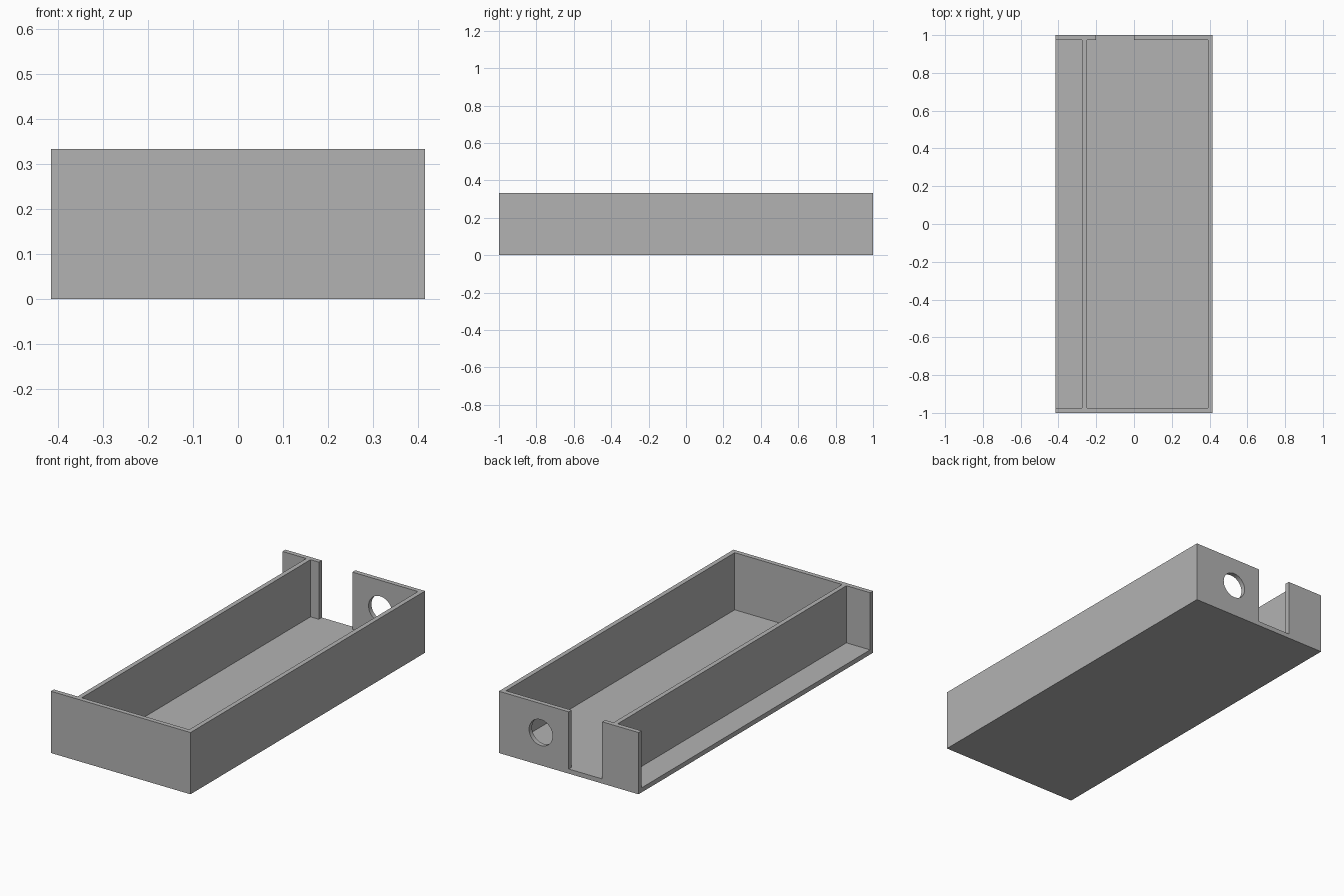
import bpy
import math

# Remove the default cube
cube = bpy.data.objects.get("Cube")
if cube:
    bpy.data.objects.remove(cube, do_unlink=True)

# Overall size of the tray
HALF_X, HALF_Y, HEIGHT = 0.4167, 1.0, 0.3333
WALL = 0.025
OVER = 0.1          # how far cutters reach past the outside
DIVIDER_X = -0.25   # inner face of the divider

grey = bpy.data.materials.new("light grey")
grey.use_nodes = True
colour = (0.45, 0.45, 0.45, 1)
grey.diffuse_color = colour
grey.node_tree.nodes["Principled BSDF"].inputs["Base Color"].default_value = colour


def box(name, low, high):
    """Box spanning two opposite corners."""
    bpy.ops.mesh.primitive_cube_add(size=1, location=[(a + b) / 2 for a, b in zip(low, high)])
    obj = bpy.context.object
    obj.name = name
    obj.scale = [b - a for a, b in zip(low, high)]
    bpy.ops.object.transform_apply(location=True, rotation=True, scale=True)
    obj.data.materials.append(grey)
    return obj


def cut(target, cutter):
    """Subtract a cutter from the target, then discard it."""
    cutter.hide_render = True
    mod = target.modifiers.new(cutter.name, 'BOOLEAN')
    mod.operation = 'DIFFERENCE'
    mod.solver = 'EXACT'
    mod.object = cutter
    bpy.context.view_layer.objects.active = target
    bpy.ops.object.modifier_apply(modifier=mod.name)
    bpy.data.objects.remove(cutter, do_unlink=True)


# Solid block that becomes the tray
tray = box("tray", (-HALF_X, -HALF_Y, 0), (HALF_X, HALF_Y, HEIGHT))
inner_y = HALF_Y - WALL
top = HEIGHT + OVER

# Main compartment
cut(tray, box("main_bay", (DIVIDER_X, -inner_y, WALL), (HALF_X - WALL, inner_y, top)))

# Narrow side channel, open along the outer side
cut(tray, box("side_channel", (-HALF_X - OVER, -inner_y, WALL),
              (DIVIDER_X - WALL, inner_y, top)))

# Slot through the back wall, flush with the floor
cut(tray, box("back_slot", (-0.2, inner_y - OVER, WALL), (0, HALF_Y + OVER, top)))

# Round hole through the back wall
bpy.ops.mesh.primitive_cylinder_add(vertices=48, radius=0.07, depth=2 * OVER,
                                    location=(0.1667, HALF_Y, 0.177),
                                    rotation=(math.pi / 2, 0, 0))
hole = bpy.context.object
hole.name = "cable_hole"
hole.data.materials.append(grey)
cut(tray, hole)

# Smooth the hole while keeping the box edges sharp
bpy.ops.object.select_all(action='DESELECT')
tray.select_set(True)
bpy.context.view_layer.objects.active = tray
bpy.ops.object.shade_smooth_by_angle(angle=math.radians(30))
